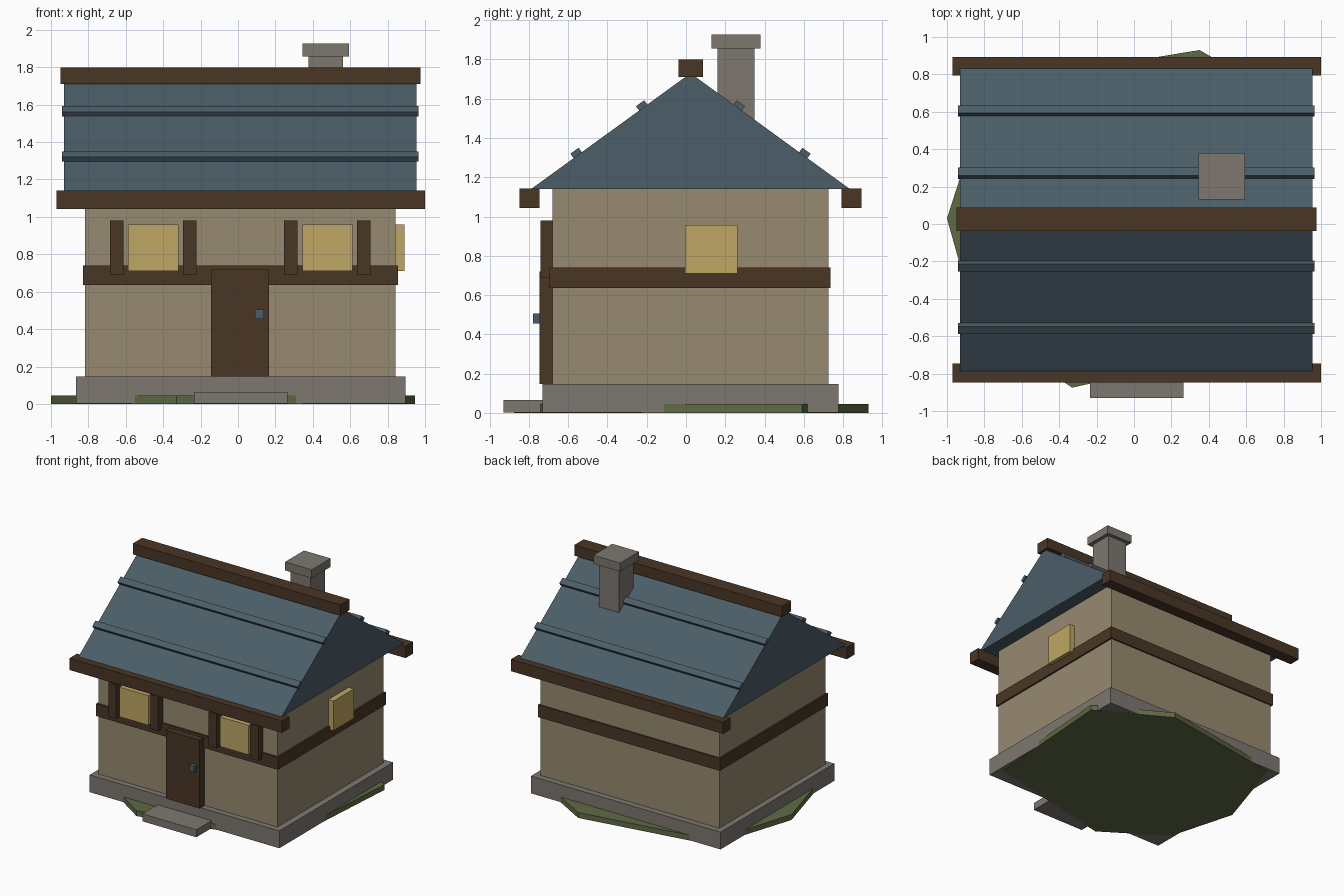
import bpy, bmesh, math

if "Cube" in bpy.data.objects:
    bpy.data.objects.remove(bpy.data.objects["Cube"])


def material(name, rgb):
    """Flat material from 0-255 display colour, stored as linear."""
    def lin(c):
        c /= 255
        return c / 12.92 if c <= 0.04045 else ((c + 0.055) / 1.055) ** 2.4
    m = bpy.data.materials.new(name)
    m.diffuse_color = (*[lin(c) for c in rgb], 1)
    m.use_nodes = True
    m.node_tree.nodes["Principled BSDF"].inputs["Base Color"].default_value = m.diffuse_color
    return m


PLASTER = material("plaster", (151, 138, 112))
TIMBER = material("dark_timber", (74, 54, 37))
STONE = material("grey_stone", (125, 119, 112))
SLATE = material("blue_slate", (75, 93, 104))
GLOW = material("warm_window", (190, 166, 100))
GRASS = material("grass", (95, 106, 68))


def finish(name, bm, mat):
    bmesh.ops.recalc_face_normals(bm, faces=bm.faces)
    mesh = bpy.data.meshes.new(name)
    bm.to_mesh(mesh)
    bm.free()
    mesh.materials.append(mat)
    ob = bpy.data.objects.new(name, mesh)
    bpy.context.collection.objects.link(ob)
    return ob


def box(name, mat, x, y, z, tilt=0):
    """Box from (min, max) ranges, optionally tilted about x."""
    bm = bmesh.new()
    bmesh.ops.create_cube(bm, size=1)
    for v in bm.verts:
        for i, (a, b) in enumerate((x, y, z)):
            v.co[i] *= b - a
    ob = finish(name, bm, mat)
    ob.location = [(a + b) / 2 for a, b in (x, y, z)]
    ob.rotation_euler.x = tilt
    return ob


def extrude(name, mat, points, offset):
    """Solid from a flat outline pushed along an offset."""
    bm = bmesh.new()
    face = bm.faces.new([bm.verts.new(p) for p in points])
    new = bmesh.ops.extrude_face_region(bm, geom=[face])["geom"]
    bmesh.ops.translate(bm, vec=offset,
                        verts=[g for g in new if isinstance(g, bmesh.types.BMVert)])
    return finish(name, bm, mat)


# Ground: irregular grass patch, stone foundation and doorstep
patch = [(-1, 0.03), (-0.84, -0.54), (-0.33, -0.875), (0.86, -0.605),
         (0.945, 0.59), (0.35, 0.93), (-0.77, 0.745)]
extrude("grass_patch", GRASS, [(x, y, 0) for x, y in patch], (0, 0, 0.045))
box("foundation", STONE, (-0.865, 0.895), (-0.73, 0.777), (0.002, 0.147))
box("doorstep", STONE, (-0.235, 0.265), (-0.93, -0.70), (0.002, 0.065))

# Walls and the timber band around them
box("walls", PLASTER, (-0.817, 0.842), (-0.68, 0.725), (0.14, 1.145))
box("timber_band", TIMBER, (-0.83, 0.856), (-0.695, 0.737), (0.636, 0.74))

# Door with handle
box("door", TIMBER, (-0.145, 0.167), (-0.747, -0.67), (0.147, 0.72))
box("door_handle", SLATE, (0.09, 0.14), (-0.78, -0.74), (0.455, 0.505))

# Front windows with shutters, and one side window
for side, cx in (("left", -0.453), ("right", 0.478)):
    box(f"{side}_window", GLOW, (cx - 0.134, cx + 0.134), (-0.733, -0.67), (0.71, 0.958))
    for n, sx in enumerate((cx - 0.195, cx + 0.195)):
        box(f"{side}_shutter_{n + 1}", TIMBER, (sx - 0.036, sx + 0.036),
            (-0.742, -0.67), (0.69, 0.98))
box("side_window", GLOW, (0.83, 0.89), (-0.005, 0.263), (0.71, 0.958))

# Gable roof, with battens mirrored over the ridge
MID, RIDGE, EAVE, HALF = 0.023, 1.73, 1.14, 0.812
extrude("roof", SLATE,
        [(-0.93, MID - HALF, EAVE), (-0.93, MID + HALF, EAVE), (-0.93, MID, RIDGE)],
        (1.885, 0, 0))
pitch = math.atan2(RIDGE - EAVE, HALF)
for s, label in ((-1, "front"), (1, "back")):
    for n, (d, z) in enumerate(((0.248, 1.565), (0.582, 1.323))):
        y = MID + s * d
        box(f"{label}_batten_{n + 1}", SLATE, (-0.94, 0.965),
            (y - 0.026, y + 0.026), (z - 0.015, z + 0.015), -s * pitch)
    y = MID + s * 0.82
    box(f"{label}_eave_beam", TIMBER, (-0.97, 1.0),
        (y - 0.05, y + 0.05), (1.043, 1.142))
box("ridge_beam", TIMBER, (-0.95, 0.975), (-0.037, 0.087), (1.71, 1.80))

# Chimney with cap
box("chimney", STONE, (0.376, 0.562), (0.16, 0.35), (1.40, 1.87))
box("chimney_cap", STONE, (0.346, 0.593), (0.13, 0.38), (1.857, 1.928))
